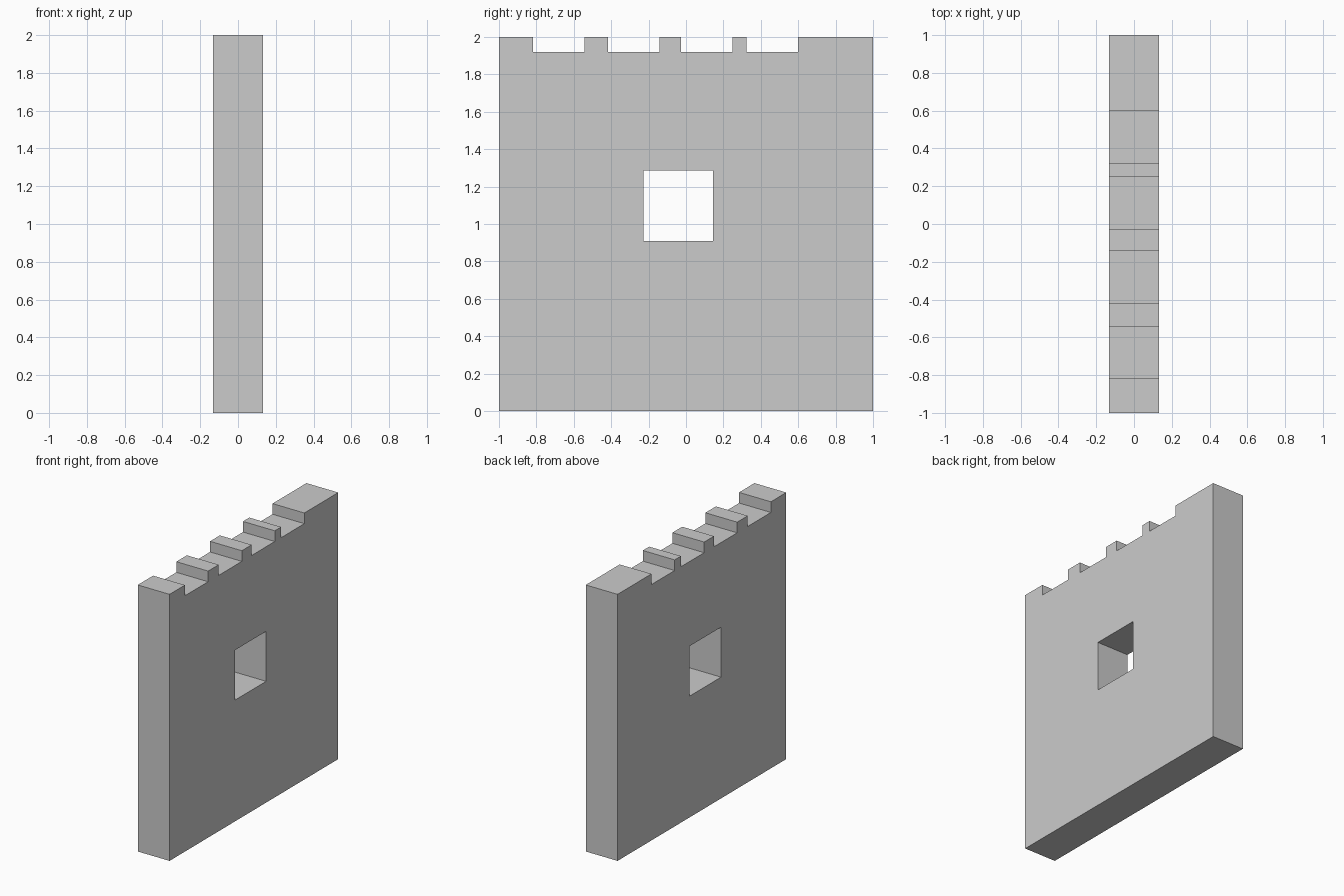
import bpy

if "Cube" in bpy.data.objects:
    bpy.data.objects.remove(bpy.data.objects["Cube"])

HALF_THICK = 0.132


def box(name, x, y, z):
    """Axis-aligned box from (min, max) ranges."""
    bpy.ops.mesh.primitive_cube_add(size=1, location=[sum(r) / 2 for r in (x, y, z)])
    ob = bpy.context.object
    ob.name = name
    ob.scale = [r[1] - r[0] for r in (x, y, z)]
    bpy.ops.object.transform_apply(location=False, rotation=False, scale=True)
    return ob


def cut(target, y, z):
    """Cut a rectangular opening right through the wall thickness."""
    cutter = box("cutter", (-0.4, 0.4), y, z)
    cutter.hide_render = True
    mod = target.modifiers.new("cut", 'BOOLEAN')
    mod.operation = 'DIFFERENCE'
    mod.solver = 'EXACT'
    mod.object = cutter
    bpy.context.view_layer.objects.active = target
    bpy.ops.object.modifier_apply(modifier=mod.name)
    bpy.data.objects.remove(cutter)


# Wall slab
wall = box("wall", (-HALF_THICK, HALF_THICK), (-1, 1), (0, 2))

# Window opening
cut(wall, (-0.227, 0.145), (0.91, 1.285))

# Battlement notches along the top edge, equal widths
for start in (-0.818, -0.418, -0.027, 0.323):
    end = start + 0.275
    cut(wall, (start, end), (1.92, 2.3))
